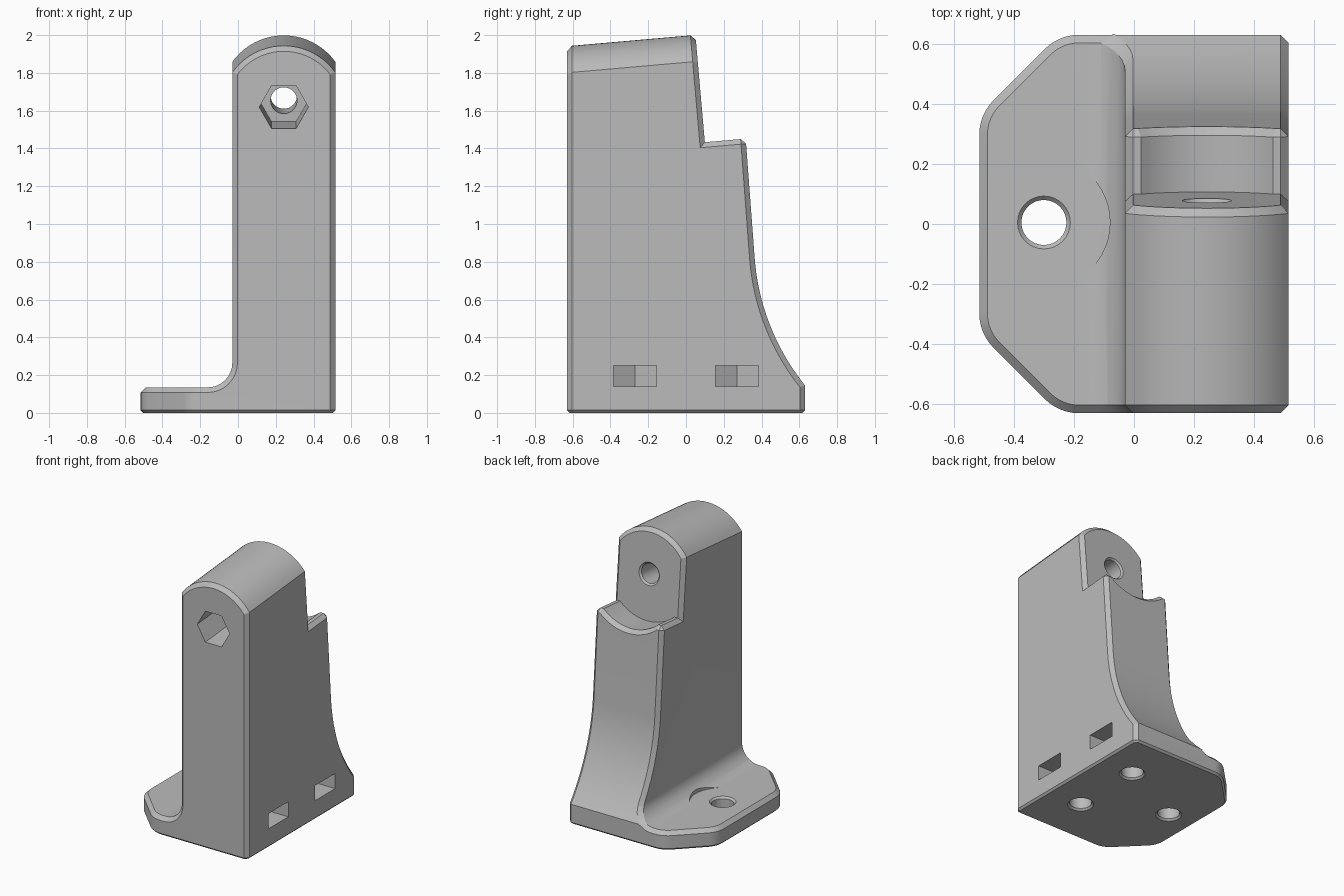
import bpy, bmesh, math
from mathutils import Vector

if "Cube" in bpy.data.objects:
    bpy.data.objects.remove(bpy.data.objects["Cube"])

TILT = math.radians(5)
X, Y, Z = Vector((1, 0, 0)), Vector((0, 1, 0)), Vector((0, 0, 1))
D = Vector((0, math.cos(TILT), math.sin(TILT)))     # direction of the tilted bore
U = Vector((0, -math.sin(TILT), math.cos(TILT)))    # up, square to the bore
CX = 0.2425                                         # middle of the column
BORE = Vector((CX, 0.078, 1.681))                   # bore centre at the step

grey = bpy.data.materials.new("grey")
grey.diffuse_color = (0.5, 0.5, 0.5, 1)
grey.use_nodes = True
grey.node_tree.nodes["Principled BSDF"].inputs["Base Color"].default_value = grey.diffuse_color


def arc(cx, cy, r, a0, a1, n):
    """Points on an arc, angles in degrees."""
    angles = [math.radians(a0 + (a1 - a0) * i / n) for i in range(n + 1)]
    return [(cx + r * math.cos(a), cy + r * math.sin(a)) for a in angles]


def loft(name, sections):
    """Closed solid through matching rings of points."""
    bm = bmesh.new()
    rings = [[bm.verts.new(p) for p in ring] for ring in sections]
    n = len(rings[0])
    for a, b in zip(rings, rings[1:]):
        for i in range(n):
            bm.faces.new((a[i], a[(i + 1) % n], b[(i + 1) % n], b[i]))
    bm.faces.new(rings[0])
    bm.faces.new(rings[-1])
    bmesh.ops.recalc_face_normals(bm, faces=bm.faces)
    mesh = bpy.data.meshes.new(name)
    bm.to_mesh(mesh)
    bm.free()
    ob = bpy.data.objects.new(name, mesh)
    bpy.context.collection.objects.link(ob)
    mesh.materials.append(grey)
    return ob


def prism(name, pts, o, ex, ey, ez, t0, t1):
    """2D outline on axes ex, ey, extruded along ez."""
    return loft(name, [[o + ex * a + ey * b + ez * t for a, b in pts] for t in (t0, t1)])


def rod(name, o, ex, ey, ez, stations, n=32):
    """Round or n-sided rod from (distance, radius) stations."""
    rings = []
    for t, r in stations:
        rings.append([o + ex * a + ey * b + ez * t for a, b in arc(0, 0, r, 0, 360, n)[:-1]])
    return loft(name, rings)


def cut(ob, tool):
    mod = ob.modifiers.new("cut", 'BOOLEAN')
    mod.operation, mod.solver, mod.object = 'DIFFERENCE', 'EXACT', tool
    bpy.context.view_layer.objects.active = ob
    bpy.ops.object.modifier_apply(modifier=mod.name)
    bpy.data.objects.remove(tool)


O = Vector((0, 0, 0))

# Footprint block: rectangle with two rounded, clipped corners on the left
R = 0.16
k = R * math.tan(math.radians(22.5))
corner = arc(-0.25 + k, 0.63 - R, R, 90, 135, 6) + arc(-0.515 + R, 0.365 - k, R, 135, 180, 6)
plan = [(0.515, 0.63)] + corner + [(x, -y) for x, y in reversed(corner)] + [(0.515, -0.63)]
bracket = prism("bracket", plan, O, X, Y, Z, 0, 2.3)

# Clear the space above the flange, leaving a fillet at the column
fillet = arc(-0.16, 0.265, 0.13, -90, 0, 8)
cut(bracket, prism("flange_cutter", [(-1, 0.135)] + fillet + [(-0.03, 3), (-1, 3)],
                   O, X, Z, Y, -1, 1))

# Flared back: straight taper, then a wide arc to the foot
a0, a1 = math.radians(5), math.radians(38.6)
r = 1.22
cy, cz = 0.365 + r * math.cos(a0), 0.8 + r * math.sin(a0)
flare = []
for i in range(13):
    a = a0 + (a1 - a0) * i / 12
    flare.append((cy - r * math.cos(a), cz - r * math.sin(a)))
shift = 0.63 - flare[-1][0]
flare = [(y + shift * i / 12, z) for i, (y, z) in enumerate(flare)]
cut(bracket, prism("flare_cutter", [(0.2, 3)] + flare + [(0.75, 0), (1.2, 0), (1.2, 3)],
                   O, Y, Z, X, -1, 1))

# Arched top along the tilted bore
half = math.degrees(math.asin(0.2725 / 0.335))
arch = arc(0, -0.014, 0.335, 90 + half, 90 - half, 20)
e = arch[0][1]
cut(bracket, prism("arch_cutter", [(-0.35, e)] + arch + [(0.35, e), (0.35, 1), (-0.35, 1)],
                   BORE, X, U, D, -1, 0.8))

# Step behind the head with a round trough and narrow shelves
s = math.degrees(math.asin(0.249 / 0.332))
trough = arc(0, 0, 0.332, 180 + s, 360 - s, 16)
e = trough[0][1]
cut(bracket, prism("step_cutter", [(-0.5, e)] + trough + [(0.5, e), (0.5, 1), (-0.5, 1)],
                   BORE, X, U, D, 0, 1))

# Chamfers on the outer edges
bm = bmesh.new()
bm.from_mesh(bracket.data)
bmesh.ops.remove_doubles(bm, verts=bm.verts, dist=0.0005)
bmesh.ops.dissolve_limit(bm, angle_limit=0.003, verts=bm.verts, edges=bm.edges)


def wants_chamfer(ed):
    if len(ed.link_faces) != 2 or not ed.is_convex or ed.calc_face_angle(0) < math.radians(30):
        return False
    a, b = ed.verts[0].co, ed.verts[1].co
    m, d = (a + b) / 2, b - a
    if max(a.z, b.z) < 0.001:                                   # bottom rim
        return False
    if m.z > 1.75 and abs(d.y) > 0.3:                           # arch sides
        return False
    if 1.38 < m.z < 1.55 and abs(d.y) > 0.1 and -0.01 < m.x < 0.49:   # trough sides
        return False
    if m.z < 0.25 and abs(d.x) > 0.3 and m.y > 0.6:             # foot of the flare
        return False
    return True


bmesh.ops.bevel(bm, geom=[ed for ed in bm.edges if wants_chamfer(ed)], offset=0.027,
                offset_type='OFFSET', segments=1, affect='EDGES', clamp_overlap=False)
bmesh.ops.remove_doubles(bm, verts=bm.verts, dist=0.0005)
rim = [ed for ed in bm.edges if max(v.co.z for v in ed.verts) < 0.001
       and len(ed.link_faces) == 2 and ed.calc_face_angle(0) > 0.5]
bmesh.ops.bevel(bm, geom=rim, offset=0.014, offset_type='OFFSET', segments=1,
                affect='EDGES', clamp_overlap=False)
bmesh.ops.recalc_face_normals(bm, faces=bm.faces)
bm.to_mesh(bracket.data)
bm.free()

# Tilted bore with hexagonal nut pocket at the front
cut(bracket, rod("bore_cutter", BORE, X, U, D,
                 [(-1, 0.07), (-0.012, 0.07), (0.03, 0.112)]))
cut(bracket, rod("hex_pocket_cutter", BORE, X, U, D, [(-1, 0.13), (-0.31, 0.13)], 6))

# Flange screw hole and clearance for its head
cut(bracket, rod("clearance_cutter", Vector((-0.3, 0.005, 0)), X, Y, Z,
                 [(0.1352, 0.22), (0.6, 0.22)], 48))
cut(bracket, rod("flange_hole_cutter", Vector((-0.3, 0.005, 0)), X, Y, Z,
                 [(-0.02, 0.108), (0.013, 0.075), (0.122, 0.075), (0.155, 0.108)]))

# Screw holes under the column, each with a side slot for a nut
for y in (-0.27, 0.27):
    base = Vector((CX, y, 0))
    cut(bracket, rod("base_hole_cutter", base, X, Y, Z,
                     [(-0.02, 0.108), (0.013, 0.075), (0.4, 0.075)]))
    w = 0.115
    slot = [(-w / math.cos(math.pi / 6), 0), (-w * math.tan(math.pi / 6), -w), (0.5, -w),
            (0.5, w), (-w * math.tan(math.pi / 6), w)]
    cut(bracket, prism("nut_slot_cutter", slot, base, X, Y, Z, 0.14, 0.25))

# Smooth curves, sharp chamfers
bpy.ops.object.select_all(action='DESELECT')
bracket.select_set(True)
bpy.context.view_layer.objects.active = bracket
bpy.ops.object.shade_smooth_by_angle(angle=math.radians(25))
